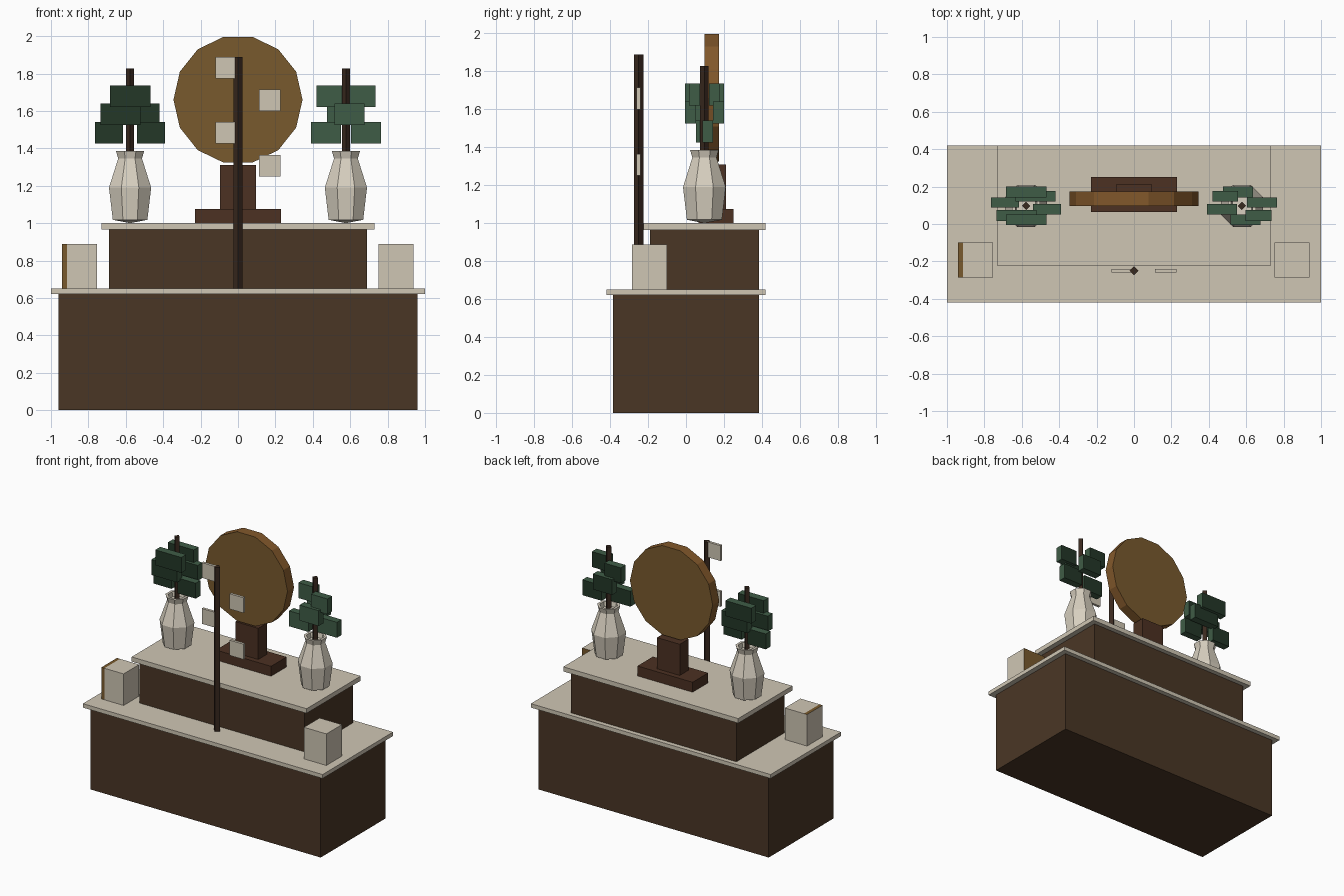
import bpy, bmesh, math
from mathutils import Matrix

if "Cube" in bpy.data.objects:
    bpy.data.objects.remove(bpy.data.objects["Cube"])


def material(name, r, g, b):
    m = bpy.data.materials.new(name)
    lin = [(c / 255 / 12.92) if c < 11 else ((c / 255 + 0.055) / 1.055) ** 2.4 for c in (r, g, b)]
    m.diffuse_color = (*lin, 1)
    m.use_nodes = True
    m.node_tree.nodes["Principled BSDF"].inputs["Base Color"].default_value = m.diffuse_color
    return m


WOOD = material("dark wood", 74, 54, 37)
RED_WOOD = material("reddish wood", 76, 49, 34)
POLE = material("pole wood", 57, 41, 31)
STONE = material("pale stone", 207, 198, 180)
VASE = material("vase glaze", 216, 208, 192)
BRONZE = material("bronze", 121, 90, 45)
RIM = material("bronze rim", 130, 88, 43)
DARK_LEAF = material("dark green", 35, 55, 39)
LEAF = material("green", 63, 92, 70)


def finish(name, bm, *mats):
    bmesh.ops.recalc_face_normals(bm, faces=bm.faces)
    me = bpy.data.meshes.new(name)
    bm.to_mesh(me)
    bm.free()
    for m in mats:
        me.materials.append(m)
    ob = bpy.data.objects.new(name, me)
    bpy.context.collection.objects.link(ob)
    return ob


def add_box(bm, x0, x1, y0, y1, z0, z1):
    mat = Matrix.Translation(((x0 + x1) / 2, (y0 + y1) / 2, (z0 + z1) / 2))
    mat = mat @ Matrix.Diagonal((x1 - x0, y1 - y0, z1 - z0, 1))
    bmesh.ops.create_cube(bm, size=1, matrix=mat)


def box(name, dims, *mats, rule=None, cut_x=None):
    bm = bmesh.new()
    add_box(bm, *dims)
    if cut_x is not None:
        bmesh.ops.bisect_plane(bm, geom=bm.verts[:] + bm.edges[:] + bm.faces[:],
                               plane_co=(cut_x, 0, 0), plane_no=(1, 0, 0))
    bmesh.ops.recalc_face_normals(bm, faces=bm.faces)
    if rule:
        for f in bm.faces:
            f.material_index = int(rule(f.normal, f.calc_center_median()))
    return finish(name, bm, *mats)


def lathe(name, profile, x, y, sides, turn, mat):
    """Revolve (radius, height) points; zero radius closes to a point."""
    bm = bmesh.new()
    rings = []
    for r, z in profile:
        if r == 0:
            rings.append([bm.verts.new((x, y, z))] * sides)
        else:
            rings.append([bm.verts.new((x + r * math.cos(a), y + r * math.sin(a), z))
                          for a in (math.tau * i / sides + turn for i in range(sides))])
    for a, b in zip(rings, rings[1:]):
        for i in range(sides):
            j = (i + 1) % sides
            bm.faces.new(list(dict.fromkeys((a[i], a[j], b[j], b[i]))))
    return finish(name, bm, mat)


# Two-tier cabinet with overhanging slabs
box("lower_cabinet", (-0.96, 0.96, -0.385, 0.385, 0, 0.62), WOOD)
box("lower_slab", (-1, 1, -0.42, 0.42, 0.62, 0.65), STONE)
box("upper_cabinet", (-0.69, 0.69, -0.19, 0.385, 0.65, 0.965), WOOD)
box("upper_slab", (-0.73, 0.73, -0.225, 0.42, 0.965, 1.0), STONE)

# Stone blocks on the lower slab, partly bronze
box("left_block", (-0.94, -0.755, -0.285, -0.10, 0.65, 0.888), STONE, BRONZE, cut_x=-0.915,
    rule=lambda n, c: c.x < -0.915 and (n.z > 0.5 or n.y < -0.5) and abs(n.x) < 0.5)
box("right_block", (0.75, 0.937, -0.285, -0.10, 0.65, 0.888), STONE, BRONZE,
    rule=lambda n, c: n.y > 0.5)

# Disc and its stand
box("stand_foot", (-0.23, 0.23, 0.065, 0.25, 1.0, 1.075), RED_WOOD)
box("stand_neck", (-0.095, 0.095, 0.105, 0.21, 1.075, 1.31), RED_WOOD)
bm = bmesh.new()
bmesh.ops.create_cone(bm, cap_ends=True, segments=14, radius1=0.345, radius2=0.345, depth=0.078,
                      matrix=Matrix.Translation((0, 0.136, 1.66)) @ Matrix.Rotation(math.pi / 2, 4, 'X'))
# turn so corners point sideways and flats face up and down
side = max(bm.verts, key=lambda v: v.co.x).co
turn = math.atan2(side.z - 1.66, side.x)
bmesh.ops.rotate(bm, verts=bm.verts, cent=(0, 0.136, 1.66), matrix=Matrix.Rotation(turn, 3, 'Y'))
for f in bm.faces:
    f.material_index = int(len(f.verts) == 4)
finish("disc", bm, BRONZE, RIM)

# Pole with hanging paper strips
lathe("pole", [(0, 0.65), (0.025, 0.65), (0.025, 1.888), (0, 1.888)], 0, -0.25, 4, 0, POLE)
for i, z in enumerate((1.773, 1.6, 1.427, 1.25)):
    x = 0.112 if i % 2 else -0.12
    box("paper_strip", (x, x + 0.114, -0.26, -0.24, z, z + 0.115), STONE)

# Vases, stems and leaf clusters
VASE_PROFILE = [(0, 1.0), (0.1, 1.018), (0.122, 1.19), (0.069, 1.345), (0.081, 1.385),
                (0.062, 1.385), (0.055, 1.35), (0, 1.35)]
# leaf offsets from the stem: x0, x1, y0, y1, bottom z
LEFT_LEAVES = [(-0.108, 0.108, 0.045, 0.103, 1.62), (-0.056, 0.157, 0.023, 0.08, 1.525),
               (-0.188, -0.037, -0.01, 0.045, 1.425)]
RIGHT_LEAVES = [(-0.1, 0.06, 0.045, 0.103, 1.525), (-0.157, -0.02, 0.023, 0.08, 1.62),
                (0.027, 0.188, -0.01, 0.045, 1.425)]
for side, cx, leaves in (("left", -0.577, LEFT_LEAVES), ("right", 0.577, RIGHT_LEAVES)):
    cy = 0.097
    lathe(side + "_vase", VASE_PROFILE, cx, cy, 8, math.pi / 8, VASE)
    lathe(side + "_stem", [(0, 1.3), (0.022, 1.3), (0.022, 1.828), (0, 1.828)], cx, cy, 4, 0, POLE)
    bm = bmesh.new()
    for x0, x1, y0, y1, z in leaves:
        # each leaf has a partner on the opposite side of the stem
        for s in (1, -1):
            xs, ys = sorted((s * x0, s * x1)), sorted((s * y0, s * y1))
            add_box(bm, cx + xs[0], cx + xs[1], cy + ys[0], cy + ys[1], z, z + 0.116)
    bmesh.ops.recalc_face_normals(bm, faces=bm.faces)
    for f in bm.faces:
        dark = f.normal.y > 0.5 or (side == "left" and f.normal.y < -0.5)
        f.material_index = int(dark)
    finish(side + "_leaves", bm, LEAF, DARK_LEAF)
